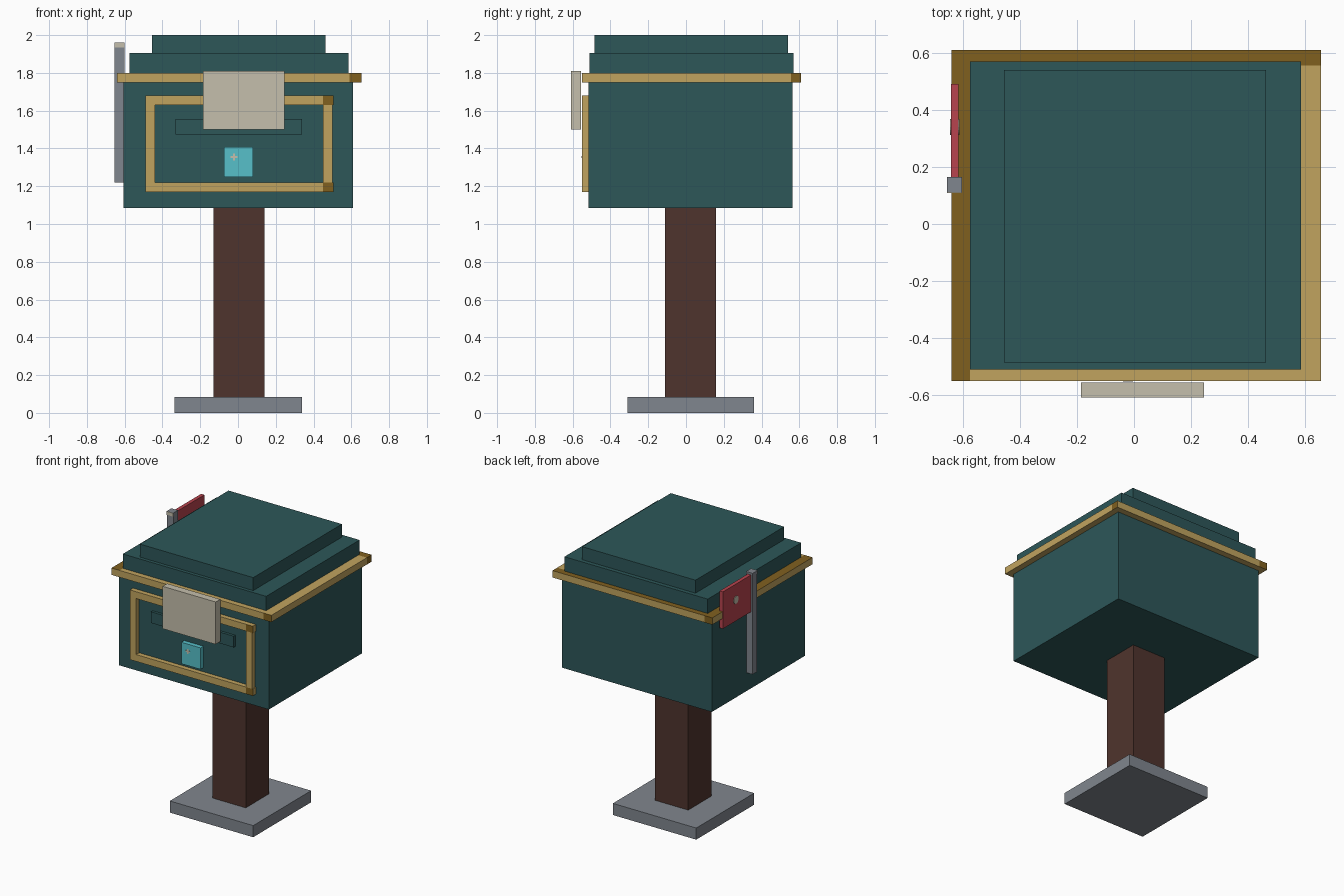
import bpy
import bmesh
from mathutils import Vector, Matrix

cube = bpy.data.objects.get("Cube")
if cube:
    bpy.data.objects.remove(cube, do_unlink=True)


def material(name, hex_code):
    """Flat material from an sRGB hex colour, stored as linear values."""
    srgb = [int(hex_code[i:i + 2], 16) / 255 for i in (0, 2, 4)]
    colour = [c / 12.92 if c < 0.04 else ((c + 0.055) / 1.055) ** 2.4 for c in srgb]
    mat = bpy.data.materials.new(name)
    mat.use_nodes = True
    mat.diffuse_color = (*colour, 1)
    mat.node_tree.nodes["Principled BSDF"].inputs["Base Color"].default_value = (*colour, 1)
    return mat


teal = material("teal paint", "2D5759")
gold = material("light gold", "C1A45F")
dark_gold = material("dark gold", "80601F")
wood = material("brown wood", "4F342D")
grey = material("grey metal", "80868E")
cream = material("cream", "C5BFAC")
cyan = material("cyan", "57C0CA")
red = material("red flag", "B8444E")

AXES = {"left": (1, 0, 0), "right": (-1, 0, 0), "back": (0, 1, 0),
        "front": (0, -1, 0), "top": (0, 0, 1)}


def finish(bm, name, *mats):
    mesh = bpy.data.meshes.new(name)
    bm.to_mesh(mesh)
    bm.free()
    for mat in mats:
        mesh.materials.append(mat)
    obj = bpy.data.objects.new(name, mesh)
    bpy.context.collection.objects.link(obj)
    return obj


def box(name, x, y, z, mat, second=None, sides=()):
    """Box from x, y, z ranges; the named sides take the second colour."""
    bm = bmesh.new()
    bmesh.ops.create_cube(bm, size=1)
    spans = (x, y, z)
    for v in bm.verts:
        v.co = [lo + (hi - lo) * (c + 0.5) for (lo, hi), c in zip(spans, v.co)]
    bm.normal_update()
    for face in bm.faces:
        if any(face.normal.dot(Vector(AXES[s])) > 0.9 for s in sides):
            face.material_index = 1
    return finish(bm, name, *([mat, second] if second else [mat]))


# Stand
box("base_plate", (-0.335, 0.34), (-0.31, 0.36), (0, 0.085), grey)
box("post", (-0.13, 0.14), (-0.11, 0.16), (0.085, 1.085), wood)

# Body and stepped lid
box("body", (-0.605, 0.61), (-0.515, 0.565), (1.085, 1.775), teal)
box("lid_lower", (-0.575, 0.585), (-0.51, 0.57), (1.775, 1.905), teal)
box("lid_upper", (-0.455, 0.463), (-0.485, 0.54), (1.905, 2.0), teal)

# Trim band around the lid
band = (1.75, 1.80)
box("trim_front", (-0.575, 0.59), (-0.55, -0.51), band, gold)
box("trim_left", (0.585, 0.655), (-0.55, 0.555), band, gold, dark_gold, ["front"])
box("trim_back", (-0.575, 0.655), (0.555, 0.61), band, gold, dark_gold, ["top", "left"])
box("trim_right", (-0.64, -0.575), (-0.55, 0.61), band, gold, dark_gold, ["top", "back"])

# Raised frame on the front, with darker corner blocks on one side
depth = (-0.55, -0.51)
for label, z in (("top", (1.63, 1.68)), ("bottom", (1.17, 1.22))):
    box("frame_" + label, (-0.49, 0.45), depth, z, gold)
    box("frame_corner_" + label, (0.45, 0.505), depth, z, gold, dark_gold, ["front"])
for label, x in (("right", (-0.49, -0.44)), ("left", (0.45, 0.5))):
    box("frame_" + label, x, depth, (1.22, 1.63), gold)

# Letter slot, notice plate and latch
box("letter_slot", (-0.33, 0.34), (-0.535, -0.51), (1.475, 1.557), teal)
box("notice_plate", (-0.185, 0.245), (-0.608, -0.555), (1.5, 1.81), cream)
box("latch", (-0.075, 0.08), (-0.548, -0.51), (1.25, 1.407), cyan)
box("latch_mark_upright", (-0.026, -0.016), (-0.551, -0.547), (1.337, 1.373), cream)
box("latch_mark_bar", (-0.039, -0.003), (-0.552, -0.547), (1.35, 1.36), cream)

# Signal flag on the side
box("flag_pole", (-0.655, -0.602), (0.112, 0.165), (1.22, 1.96), grey)
box("flag_pole_tip", (-0.655, -0.602), (0.108, 0.112), (1.935, 1.96), cream)
box("flag", (-0.642, -0.615), (0.165, 0.49), (1.675, 1.945), red)

bm = bmesh.new()
bmesh.ops.create_cone(bm, cap_ends=True, segments=16, radius1=0.028, radius2=0.028, depth=0.033)
bm.transform(Matrix.Translation((-0.6285, 0.34, 1.83)) @ Matrix.Rotation(1.5708, 4, "Y"))
finish(bm, "flag_dot", cream)
